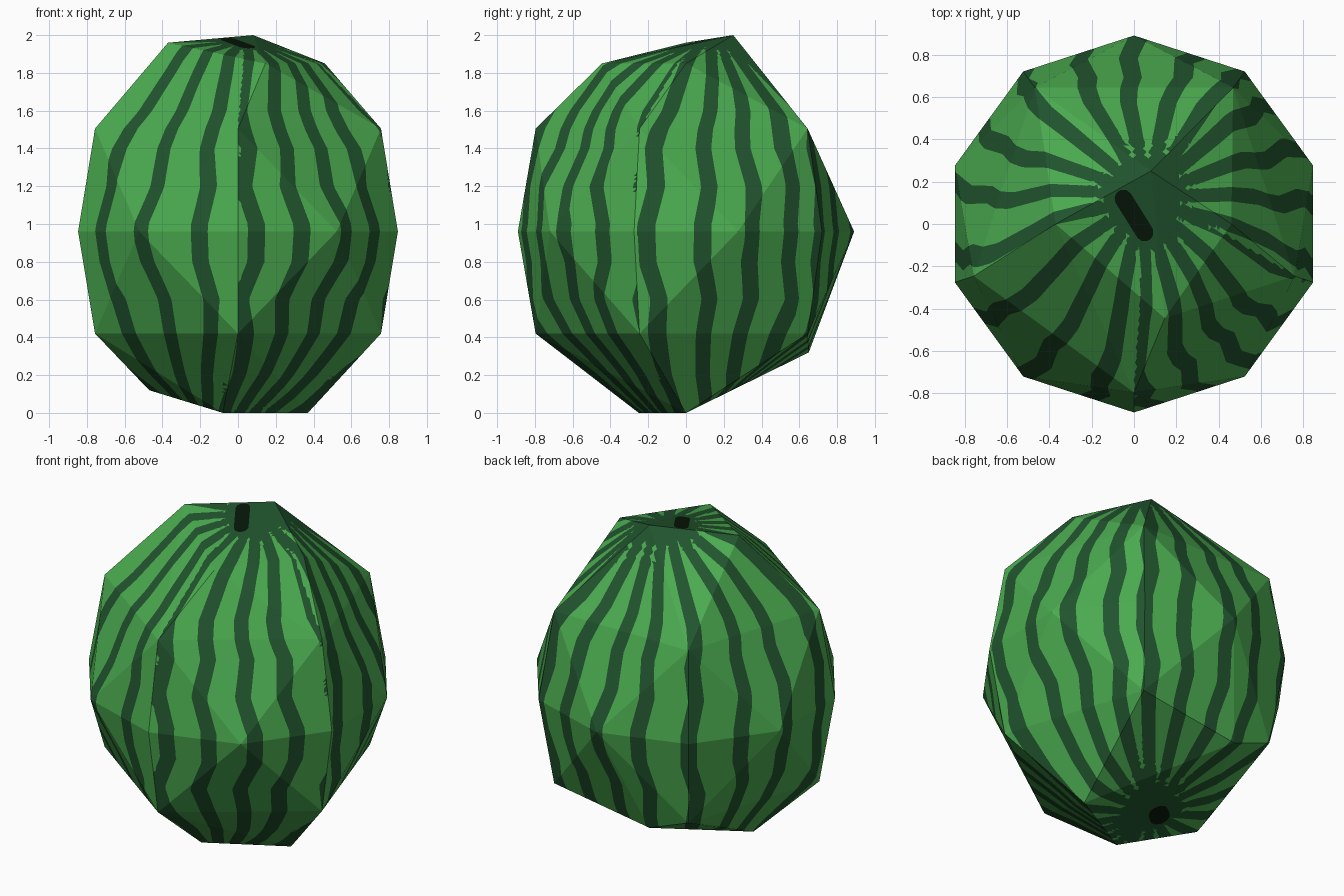
import bpy, bmesh, math
from mathutils import Vector

if "Cube" in bpy.data.objects:
    bpy.data.objects.remove(bpy.data.objects["Cube"])

# Stripe directions at the widest point, in degrees from the front
STRIPES = (5, 22, 40, 57, 77, 97, 115, 132, 145, 161, 180,
           -163, -143, -122, -102, -80, -58, -35, -13)
# Sideways wander of a stripe, in degrees, for every 0.2 of height
WANDER = (0, -1, 1, 2.8, -1, -1, 2, 0.5, 3.5, 2.5, 0, 0)


def ring(count, radius, z):
    """Points evenly spread round the z axis, the first facing the front."""
    step = 2 * math.pi / count
    return [(radius * math.sin(i * step), -radius * math.cos(i * step), z)
            for i in range(count)]


def material(name, colour):
    m = bpy.data.materials.new(name)
    m.diffuse_color = (*colour, 1)
    m.use_nodes = True
    m.node_tree.nodes["Principled BSDF"].inputs["Base Color"].default_value = m.diffuse_color
    return m


def stripe_field(p):
    """Negative inside the wavy stripes, in units of length."""
    # the stripes run together at the stem and at the blossom end
    top = max(0, (p.z - 1.5) / 0.5)
    low = max(0, (0.42 - p.z) / 0.42)
    x = p.x - 0.04 * top + 0.10 * low
    y = p.y - 0.12 * top - 0.06 * low
    radius = math.hypot(x, y)
    angle = math.degrees(math.atan2(x, -y))
    i = max(0, min(9, int(p.z / 0.2)))
    t = p.z / 0.2 - i
    wander = WANDER[i] * (1 - t) + WANDER[i + 1] * t
    angle += 1.5 * wander if 0 < angle < 72 else -wander
    off = min(abs((angle - s + 180) % 360 - 180) for s in STRIPES)
    half_width = 0.026 + 0.021 * min(1, radius / 0.85)
    return radius * math.radians(off) - half_width


def spot_field(p):
    """Negative inside the stem scar on top and the blossom spot below."""
    if p.z > 1:
        a, b, r = Vector((-0.05, 0.12)), Vector((0.05, -0.04)), 0.042
    else:
        a, b, r = Vector((-0.17, 0.03)), Vector((-0.13, 0.06)), 0.055
    q = p.to_2d()
    t = max(0, min(1, (q - a).dot(b - a) / (b - a).length_squared))
    return (q - a - t * (b - a)).length - r + 2 * max(0, 0.8 - abs(p.z - 1))


def cut_along(bm, field):
    """Cut the faces where the field changes sign."""
    value = {v: field(v.co) or 1e-6 for v in bm.verts}
    new = []
    for e in list(bm.edges):
        a, b = e.verts
        fa, fb = value[a], value[b]
        if fa * fb < 0:
            t = min(0.97, max(0.03, fa / (fa - fb)))
            new.append(bmesh.utils.edge_split(e, a, t)[1])
    bmesh.ops.connect_verts(bm, verts=new)


# Faceted body: hull round a few rings and the lopsided end caps
points = ring(5, 0.796, 1.505) + ring(10, 0.89, 0.96) + ring(5, 0.796, 0.42)
points += [(0.46, 0, 1.85), (0.145, -0.445, 1.85),
           (-0.37, 0, 1.96), (0.08, 0.25, 2.0)]
points += [(0.37, 0, 0), (-0.08, -0.25, 0),
           (-0.47, 0, 0.12), (-0.2, 0.65, 0.32)]
bm = bmesh.new()
for p in points:
    bm.verts.new(p)
bmesh.ops.convex_hull(bm, input=bm.verts)

# Fine division of the flat facets, so the stripe edges can be cut in
bmesh.ops.subdivide_edges(bm, edges=bm.edges[:], cuts=25, use_grid_fill=True)
bmesh.ops.triangulate(bm, faces=bm.faces[:])
cut_along(bm, stripe_field)
cut_along(bm, spot_field)

# Colours by rule
for f in bm.faces:
    c = f.calc_center_median()
    f.smooth = False
    f.material_index = 2 if spot_field(c) < 0 else 1 if stripe_field(c) < 0 else 0
bmesh.ops.recalc_face_normals(bm, faces=bm.faces[:])

mesh = bpy.data.meshes.new("watermelon")
bm.to_mesh(mesh)
bm.free()
mesh.materials.append(material("light green rind", (0.070, 0.41, 0.080)))
mesh.materials.append(material("dark green stripe", (0.0150, 0.088, 0.027)))
mesh.materials.append(material("near black spot", (0.0020, 0.008, 0.0025)))
bpy.context.collection.objects.link(bpy.data.objects.new("watermelon", mesh))
